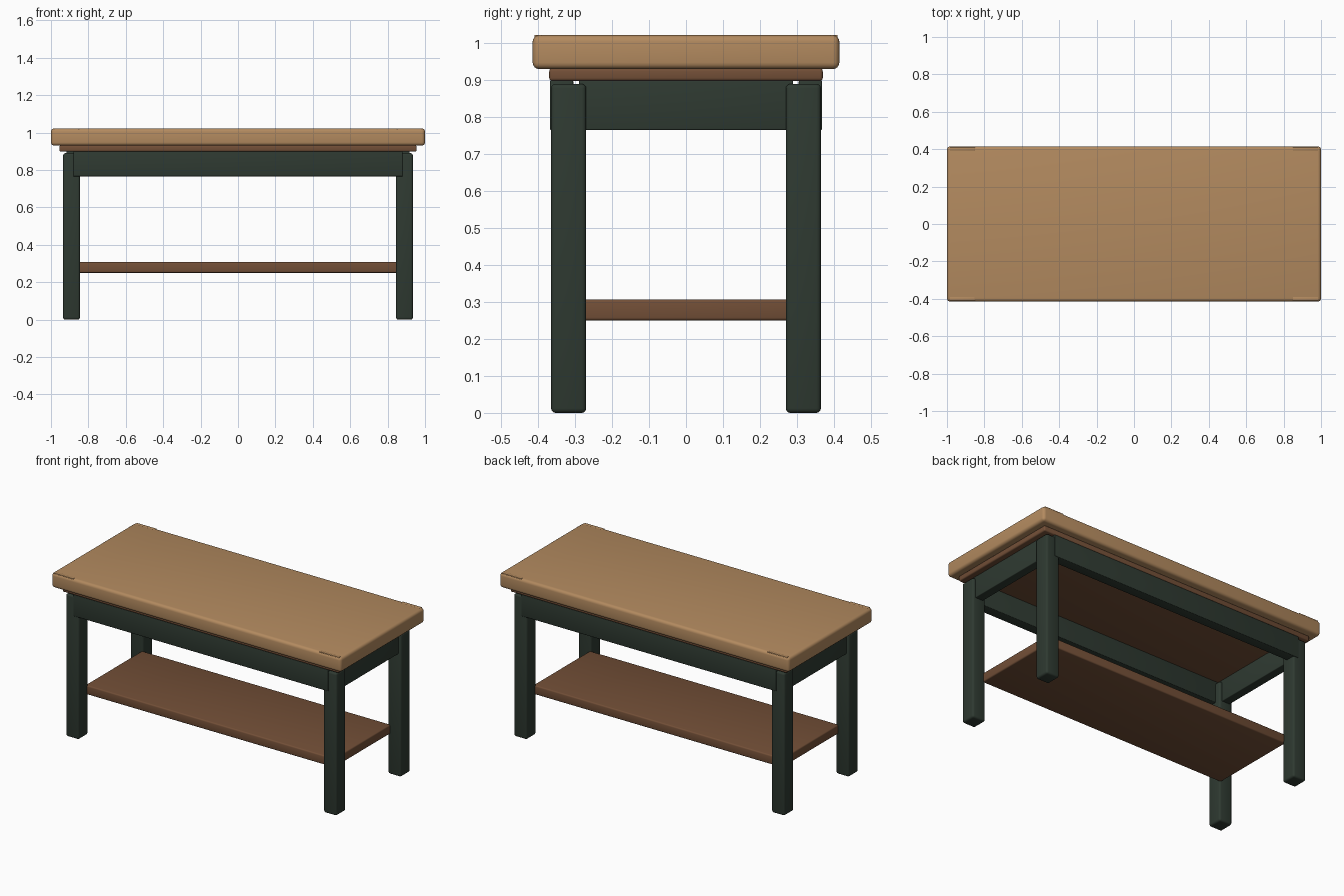
import bpy
import math

cube = bpy.data.objects.get("Cube")
if cube:
    bpy.data.objects.remove(cube, do_unlink=True)


def material(name, rgb):
    mat = bpy.data.materials.new(name)
    mat.use_nodes = True
    colour = (*rgb, 1.0)
    mat.diffuse_color = colour
    mat.node_tree.nodes["Principled BSDF"].inputs["Base Color"].default_value = colour
    return mat


light_wood = material("light wood", (0.45, 0.255, 0.115))
brown_wood = material("brown wood", (0.17, 0.078, 0.038))
green_paint = material("dark green paint", (0.028, 0.042, 0.031))


def board(name, low, high, mat, bevel, segments=3):
    """Box between two corners, with rounded edges."""
    centre = [(a + b) / 2 for a, b in zip(low, high)]
    bpy.ops.mesh.primitive_cube_add(size=1, location=centre)
    obj = bpy.context.object
    obj.name = name
    obj.scale = [b - a for a, b in zip(low, high)]
    bpy.ops.object.transform_apply(location=False, rotation=False, scale=True)
    obj.data.materials.append(mat)
    mod = obj.modifiers.new("rounded edges", "BEVEL")
    mod.width = bevel
    mod.segments = segments
    bpy.ops.object.modifier_apply(modifier=mod.name)
    bpy.ops.object.shade_smooth_by_angle(angle=math.radians(35))
    return obj


def mirrored(name, x, y, z, mat, bevel, sides):
    """Copies of a board on the given sides of the centre."""
    for sx, sy, label in sides:
        xs = sorted(sx * v for v in x)
        ys = sorted(sy * v for v in y)
        board(f"{name}_{label}", (xs[0], ys[0], z[0]), (xs[1], ys[1], z[1]), mat, bevel)


corners = [(1, -1, "front_left"), (-1, -1, "front_right"),
           (1, 1, "back_left"), (-1, 1, "back_right")]

# Thick top and the thinner board beneath it
board("bench_top", (-1, -0.415, 0.93), (1, 0.415, 1.022), light_wood, 0.018, 4)
board("under_top", (-0.955, -0.37, 0.898), (0.955, 0.37, 0.932), brown_wood, 0.008)

# Slim strips let into the top at its corners
mirrored("corner_strip", (0.85, 0.985), (0.39, 0.41), (0.94, 1.0225),
         light_wood, 0.002, corners)

# Lower shelf between the legs
board("shelf", (-0.86, -0.28, 0.25), (0.86, 0.28, 0.307), brown_wood, 0.008)

# Legs
mirrored("leg", (0.845, 0.935), (0.27, 0.365), (0, 0.89), green_paint, 0.012, corners)

# Aprons around the frame
mirrored("long_apron", (-0.88, 0.88), (0.305, 0.368), (0.765, 0.9), green_paint,
         0.004, [(1, -1, "front"), (1, 1, "back")])
mirrored("end_apron", (0.862, 0.918), (-0.29, 0.29), (0.765, 0.9), green_paint,
         0.004, [(1, 1, "left"), (-1, 1, "right")])
